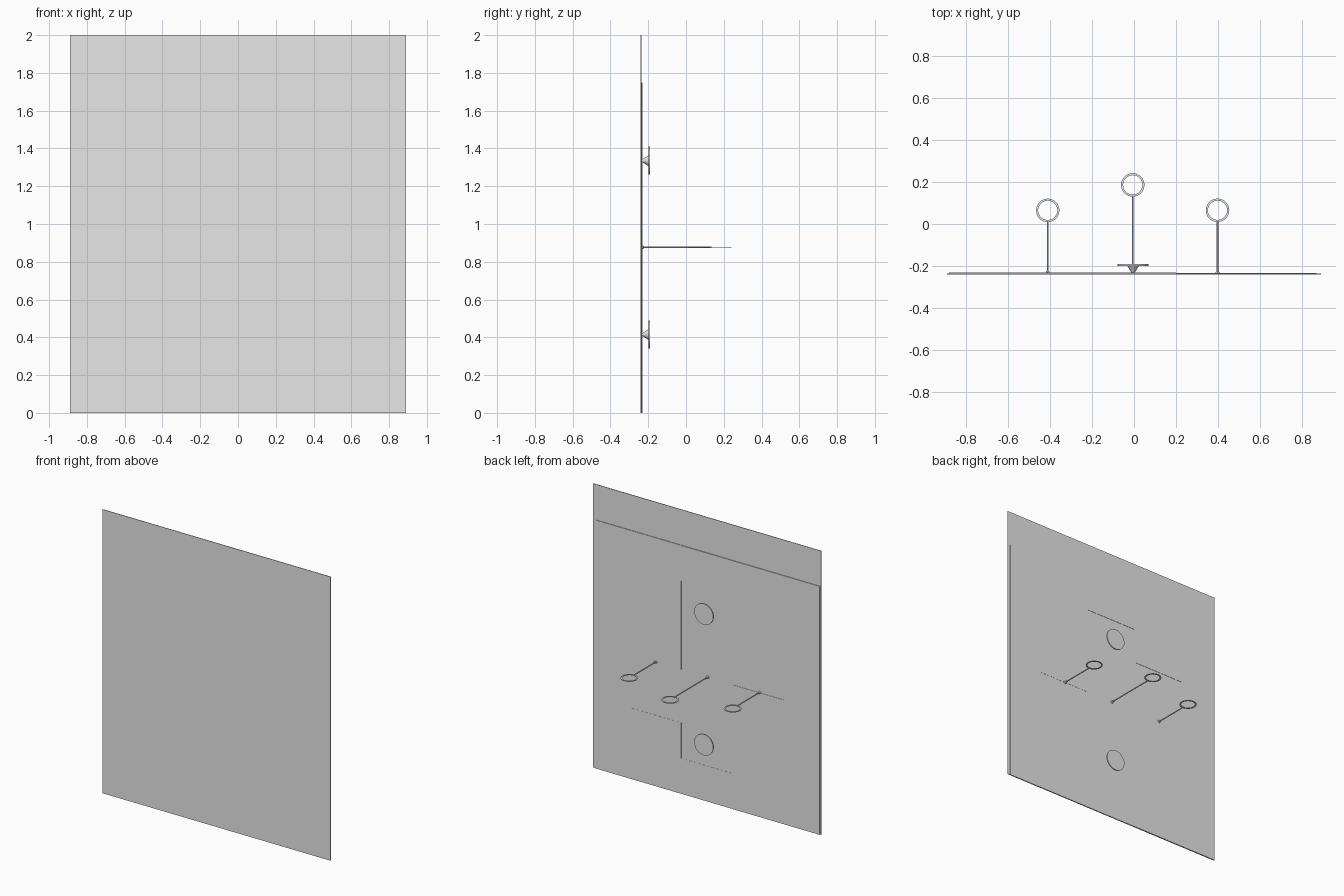
import bpy
import bmesh
import math
from mathutils import Matrix, Vector

cube = bpy.data.objects.get("Cube")
if cube:
    bpy.data.objects.remove(cube, do_unlink=True)

grey = bpy.data.materials.new("plain grey")
grey.use_nodes = True
grey.diffuse_color = (0.8, 0.8, 0.8, 1)
grey.node_tree.nodes["Principled BSDF"].inputs["Base Color"].default_value = (0.8, 0.8, 0.8, 1)


def finish(name, bm):
    bmesh.ops.recalc_face_normals(bm, faces=bm.faces)
    mesh = bpy.data.meshes.new(name)
    bm.to_mesh(mesh)
    bm.free()
    mesh.materials.append(grey)
    obj = bpy.data.objects.new(name, mesh)
    bpy.context.collection.objects.link(obj)
    return obj


def plate(name, outline, y0, y1):
    """Extrude an x-z outline from y0 to y1."""
    bm = bmesh.new()
    face = bm.faces.new([bm.verts.new((x, y0, z)) for x, z in outline])
    ext = bmesh.ops.extrude_face_region(bm, geom=[face])
    verts = [v for v in ext["geom"] if isinstance(v, bmesh.types.BMVert)]
    bmesh.ops.translate(bm, verts=verts, vec=(0, y1 - y0, 0))
    return finish(name, bm)


def add_cone(bm, x, z, y0, y1, r0, r1, sides):
    """Round section running along y."""
    place = Matrix.Translation((x, (y0 + y1) / 2, z)) @ Matrix.Rotation(-math.pi / 2, 4, "X")
    bmesh.ops.create_cone(bm, cap_ends=True, segments=sides, radius1=r0, radius2=r1,
                          depth=y1 - y0, matrix=place)


BACK, FACE, TOP = -0.236, -0.231, 1.75

# Front board
plate("front_board", [(-0.889, 0), (0.889, 0), (0.889, 2), (-0.889, 2)], -0.24, BACK)

# Interlocking back plates around a stepped cross
upper_steps = [(-0.2, 1.5), (-0.2, 1.25), (-0.6, 1.25), (-0.6, 0.875), (-0.2, 0.875)]
lower_steps = [(0.2, 0.25), (0.2, 0.5), (0.6, 0.5), (0.6, 0.875), (0.2, 0.875)]
plate("cross_plate", [(0.2, 1.5)] + upper_steps + [(-0.2, 0.25)] + lower_steps, BACK, FACE - 0.002)
plate("right_back_plate", [(-0.88, 0), (-0.88, TOP), (0.2, TOP), (0.2, 1.5)]
      + upper_steps + [(-0.2, 0)], BACK, FACE)
plate("left_back_plate", [(0.868, TOP), (0.868, 0), (-0.2, 0), (-0.2, 0.25)]
      + lower_steps + [(0.2, TOP)], BACK, FACE - 0.001)

# Round knobs on flaring stems
for name, z in (("upper_knob", 1.335), ("lower_knob", 0.415)):
    bm = bmesh.new()
    add_cone(bm, -0.004, z, FACE - 0.003, -0.199, 0.006, 0.028, 16)
    add_cone(bm, -0.004, z, -0.199, -0.191, 0.074, 0.074, 32)
    obj = finish(name, bm)
    obj.select_set(True)
    bpy.context.view_layer.objects.active = obj
    bpy.ops.object.shade_smooth_by_angle(angle=math.radians(35))
    obj.select_set(False)

# Rods with small mounts, each ending in a flat ring
ROD_Z = 0.877
for side, x, ring_y in (("right", -0.41, 0.065), ("middle", -0.006, 0.186), ("left", 0.397, 0.065)):
    bm = bmesh.new()
    add_cone(bm, x, ROD_Z, FACE - 0.003, -0.223, 0.012, 0.005, 8)
    add_cone(bm, x, ROD_Z, -0.223, ring_y - 0.05, 0.004, 0.004, 8)
    finish(side + "_rod", bm)

    bm = bmesh.new()
    centre = Vector((x, ring_y, ROD_Z))
    section = [bm.verts.new(centre + Vector((r, 0, h)))
               for r, h in ((0.046, -0.002), (0.056, -0.002), (0.056, 0.002), (0.046, 0.002))]
    edges = [bm.edges.new((section[i], section[(i + 1) % 4])) for i in range(4)]
    bmesh.ops.spin(bm, geom=section + edges, cent=centre, axis=(0, 0, 1),
                   angle=math.tau, steps=20, use_merge=True)
    bmesh.ops.remove_doubles(bm, verts=bm.verts, dist=0.0001)
    finish(side + "_ring", bm)
